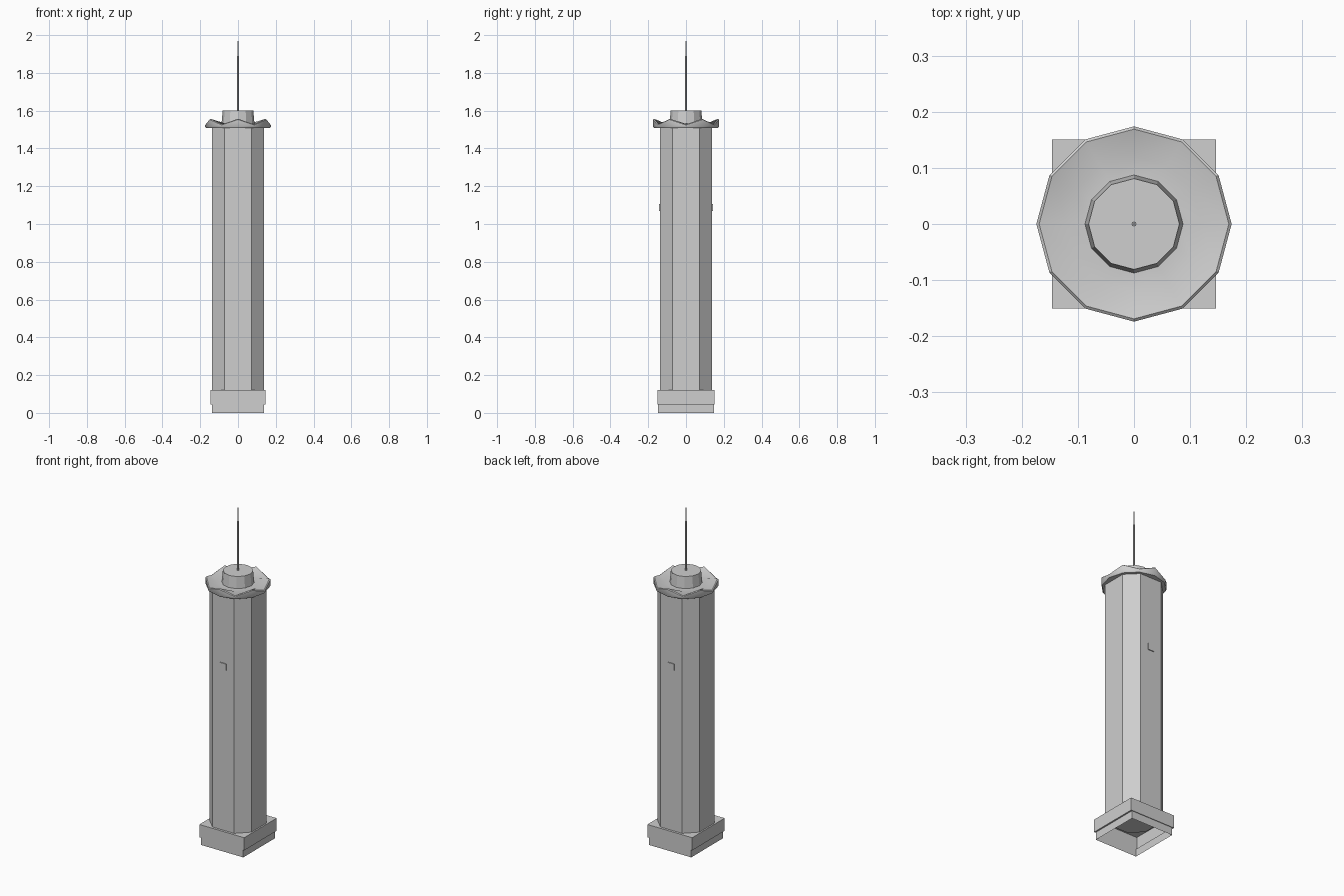
import bpy, bmesh, math

cube = bpy.data.objects.get("Cube")
if cube:
    bpy.data.objects.remove(cube, do_unlink=True)

grey = bpy.data.materials.new("light_grey")
grey.use_nodes = True
COLOUR = (0.62, 0.62, 0.62, 1)
grey.diffuse_color = COLOUR
grey.node_tree.nodes["Principled BSDF"].inputs["Base Color"].default_value = COLOUR


def loft(name, rings, bottom=True, top=True, smooth=None):
    """Join counter-clockwise rings, listed bottom to top, into one surface."""
    bm = bmesh.new()
    loops = [[bm.verts.new(p) for p in ring] for ring in rings]
    n = len(loops[0])
    for a, b in zip(loops, loops[1:]):
        for i in range(n):
            j = (i + 1) % n
            bm.faces.new((a[i], a[j], b[j], b[i]))
    if bottom:
        bm.faces.new(loops[0][::-1])
    if top:
        bm.faces.new(loops[-1])
    mesh = bpy.data.meshes.new(name)
    bm.to_mesh(mesh)
    bm.free()
    mesh.materials.append(grey)
    obj = bpy.data.objects.new(name, mesh)
    bpy.context.collection.objects.link(obj)
    if smooth:
        bpy.ops.object.select_all(action='DESELECT')
        obj.select_set(True)
        bpy.context.view_layer.objects.active = obj
        bpy.ops.object.shade_smooth_by_angle(angle=math.radians(smooth))
    return obj


def rect(x, y, z, cy=0):
    return [(-x, cy - y, z), (x, cy - y, z), (x, cy + y, z), (-x, cy + y, z)]


def ring(r, z, n=12, wave=0):
    """Regular polygon; wave lifts every second corner."""
    step = math.tau / n
    return [(r * math.cos(i * step), r * math.sin(i * step), z + wave * (i % 2))
            for i in range(n)]


def octagon(flat, half, z):
    """Square with cut corners."""
    return [(half, -flat, z), (half, flat, z), (flat, half, z), (-flat, half, z),
            (-half, flat, z), (-half, -flat, z), (-flat, -half, z), (flat, -half, z)]


# Stepped plinth, open underneath
loft("base", [rect(0.137, 0.147, 0), rect(0.137, 0.147, 0.045),
              rect(0.146, 0.151, 0.045), rect(0.146, 0.151, 0.12)], bottom=False)

# Eight-sided tower shaft
loft("shaft", [octagon(0.071, 0.137, 0.115), octagon(0.071, 0.137, 1.515)])

# Small thin plates on the front and back of the shaft
for name, side in (("front_plate", -1), ("back_plate", 1)):
    loft(name, [rect(0.02, 0.004, z, side * 0.138) for z in (1.068, 1.106)])

# Flared crown with a wavy rim and a shallow dish
loft("crown", [ring(0.169, 1.508), ring(0.174, 1.515),
               ring(0.174, 1.524, wave=0.029), ring(0.169, 1.528, wave=0.029),
               ring(0.12, 1.53), ring(0.08, 1.532)], smooth=35)

# Roof drum
loft("roof_drum", [ring(0.088, 1.525), ring(0.081, 1.6)])

# Mast in narrowing sections
for name, r, low, high in (("mast_lower", 0.0045, 1.6, 1.89),
                           ("mast_upper", 0.0025, 1.89, 1.97),
                           ("mast_tip", 0.001, 1.97, 2.0)):
    loft(name, [ring(r, low, 8), ring(r, high, 8)], smooth=60)
